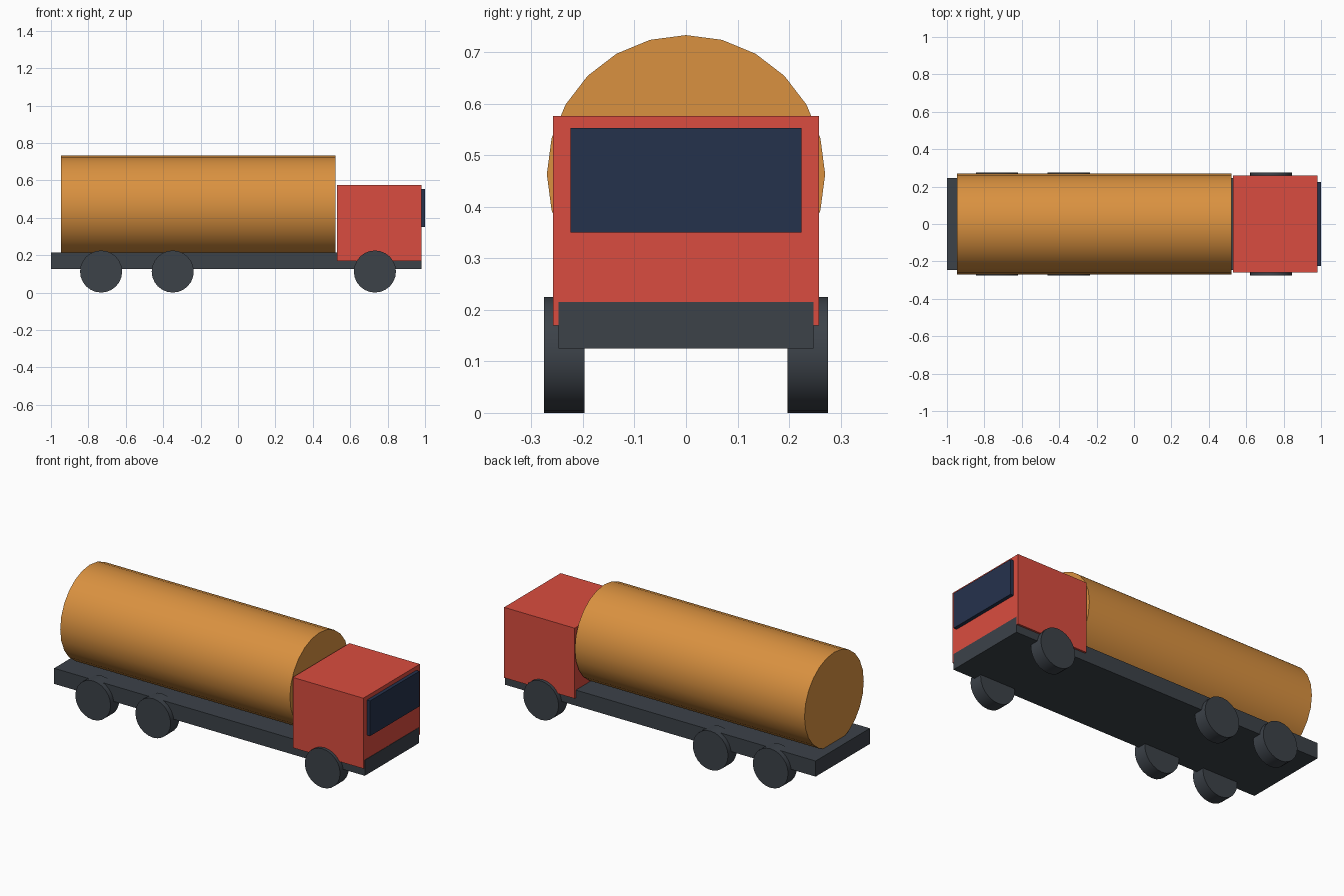
import bpy
import math

if "Cube" in bpy.data.objects:
    bpy.data.objects.remove(bpy.data.objects["Cube"])


def material(name, color):
    m = bpy.data.materials.new(name)
    m.diffuse_color = (*color, 1)
    m.use_nodes = True
    m.node_tree.nodes["Principled BSDF"].inputs["Base Color"].default_value = m.diffuse_color
    return m


RED = material("cab red", (0.70, 0.073, 0.050))
ORANGE = material("tank orange", (0.70, 0.285, 0.051))
DARK = material("dark grey", (0.045, 0.054, 0.066))
GLASS = material("dark blue glass", (0.0185, 0.032, 0.073))


def box(name, lo, hi, mat):
    """Box between two opposite corners."""
    bpy.ops.mesh.primitive_cube_add(size=1, location=[(a + b) / 2 for a, b in zip(lo, hi)])
    ob = bpy.context.object
    ob.name = name
    ob.scale = [b - a for a, b in zip(lo, hi)]
    bpy.ops.object.transform_apply(location=False, rotation=False, scale=True)
    ob.data.materials.append(mat)


def cylinder(name, radius, length, location, rotation, mat):
    """Smooth-sided cylinder with flat, sharp-edged ends."""
    bpy.ops.mesh.primitive_cylinder_add(vertices=24, radius=radius, depth=length,
                                        location=location, rotation=rotation)
    ob = bpy.context.object
    ob.name = name
    ob.data.materials.append(mat)
    bpy.ops.object.shade_smooth_by_angle(angle=math.radians(40))


# Flat bed frame, a hair proud of the cab front
box("chassis", (-1.0, -0.247, 0.125), (0.982, 0.247, 0.215), DARK)

# Cab and windscreen
box("cab", (0.53, -0.258, 0.17), (0.98, 0.258, 0.576), RED)
box("windscreen", (0.96, -0.224, 0.35), (1.0, 0.224, 0.553), GLASS)

# Tank lying along the bed
cylinder("tank", 0.27, 1.465, (-0.2125, 0, 0.463), (0, math.pi / 2, 0), ORANGE)

# Three axles, a wheel on each side
for axle, x in (("rear", -0.732), ("middle", -0.349), ("front", 0.732)):
    for side, s in (("right", -1), ("left", 1)):
        cylinder(f"{axle}_{side}_wheel", 0.1125, 0.079, (x, s * 0.2365, 0.1125),
                 (math.pi / 2, 0, 0), DARK)
